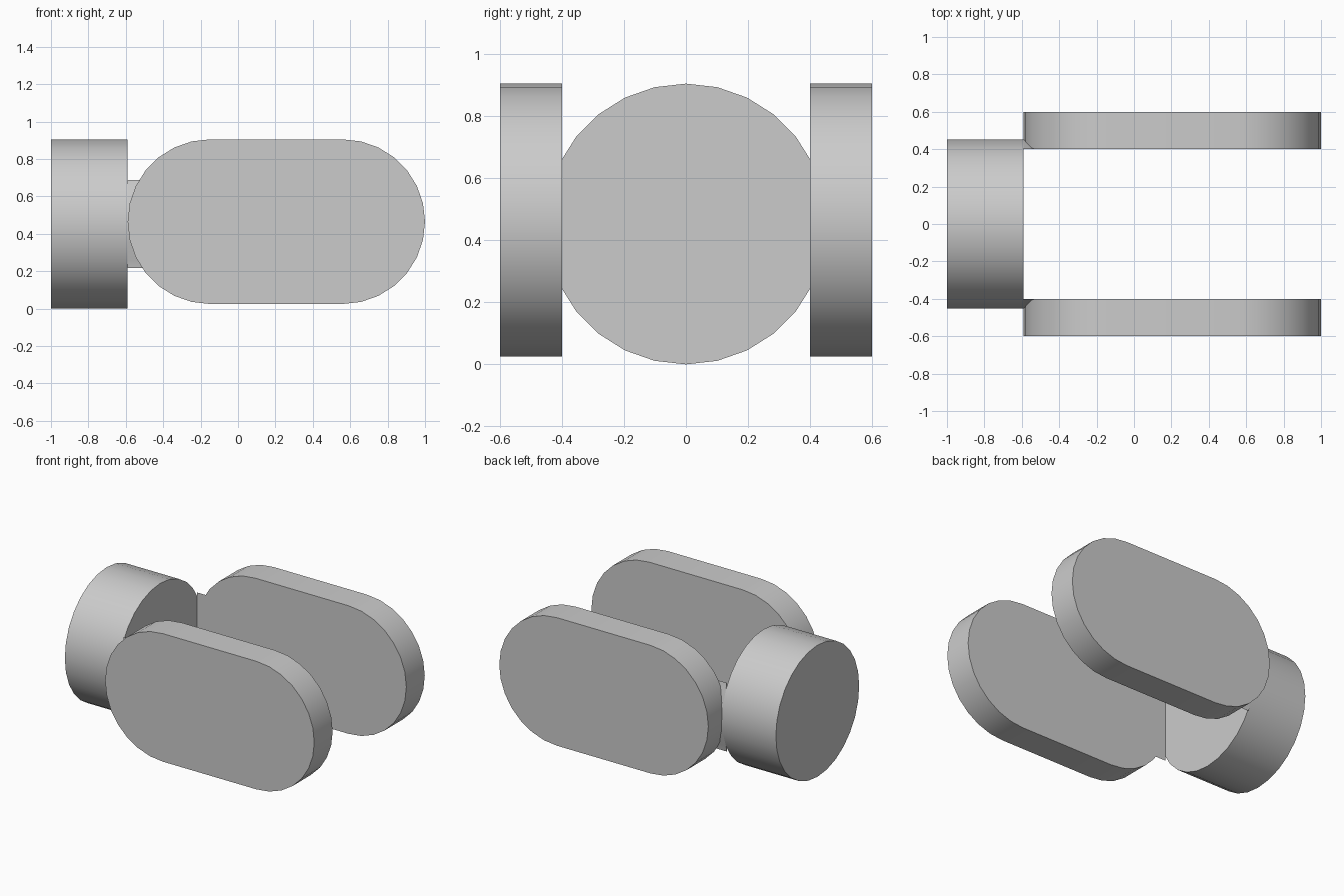
import bpy, bmesh, math
from mathutils import Vector

if "Cube" in bpy.data.objects:
    bpy.data.objects.remove(bpy.data.objects["Cube"], do_unlink=True)

grey = bpy.data.materials.new("plain_grey")
grey.use_nodes = True
COLOUR = (0.6, 0.6, 0.6, 1)
grey.diffuse_color = COLOUR
grey.node_tree.nodes["Principled BSDF"].inputs["Base Color"].default_value = COLOUR

SIDES = 28
STEP = 2 * math.pi / SIDES


def extrude_profile(name, points, offset):
    """Solid made by sweeping a flat closed outline along an offset."""
    bm = bmesh.new()
    face = bm.faces.new([bm.verts.new(p) for p in points])
    swept = bmesh.ops.extrude_face_region(bm, geom=[face], use_keep_orig=True)
    moved = [v for v in swept["geom"] if isinstance(v, bmesh.types.BMVert)]
    bmesh.ops.translate(bm, verts=moved, vec=Vector(offset))
    bmesh.ops.recalc_face_normals(bm, faces=bm.faces)
    mesh = bpy.data.meshes.new(name)
    bm.to_mesh(mesh)
    bm.free()
    mesh.materials.append(grey)
    obj = bpy.data.objects.new(name, mesh)
    bpy.context.collection.objects.link(obj)
    bpy.ops.object.select_all(action='DESELECT')
    obj.select_set(True)
    bpy.context.view_layer.objects.active = obj
    bpy.ops.object.shade_smooth_by_angle(angle=math.radians(30))
    return obj


def arc(radius, start, count):
    return [(radius * math.cos(start + i * STEP), radius * math.sin(start + i * STEP))
            for i in range(count)]


# Round hub, lying along x
HUB_R, HUB_X = 0.4525, -0.59
hub = arc(HUB_R, 0, SIDES)
extrude_profile("hub", [(-1, y, HUB_R + z) for y, z in hub], (1 + HUB_X, 0, 0))

# Rounded side plates, and the hub slivers that join them
PLATE_R, PLATE_Z, INNER_Y = 0.44, 0.465, 0.4
right_end = [(0.56 + x, z) for x, z in arc(PLATE_R, -math.pi / 2, SIDES // 2 + 1)]
left_end = [(-0.15 + x, z) for x, z in arc(PLATE_R, math.pi / 2, SIDES // 2 + 1)]

sliver = [p for p in arc(HUB_R, -math.pi / 2, SIDES // 2 + 1) if p[0] > INNER_Y]
(y0, z0), (y1, z1) = arc(HUB_R, 4 * STEP, 2)[0], arc(HUB_R, 3 * STEP, 1)[0]
chord_z = z1 + (z0 - z1) * (INNER_Y - y1) / (y0 - y1)
sliver = [(INNER_Y, -chord_z)] + sliver + [(INNER_Y, chord_z)]

for side, name in ((-1, "front"), (1, "back")):
    extrude_profile(name + "_plate",
                    [(x, side * INNER_Y, PLATE_Z + z) for x, z in right_end + left_end],
                    (0, side * 0.2, 0))
    extrude_profile(name + "_joint",
                    [(HUB_X, side * y, HUB_R + z) for y, z in sliver], (0.08, 0, 0))
